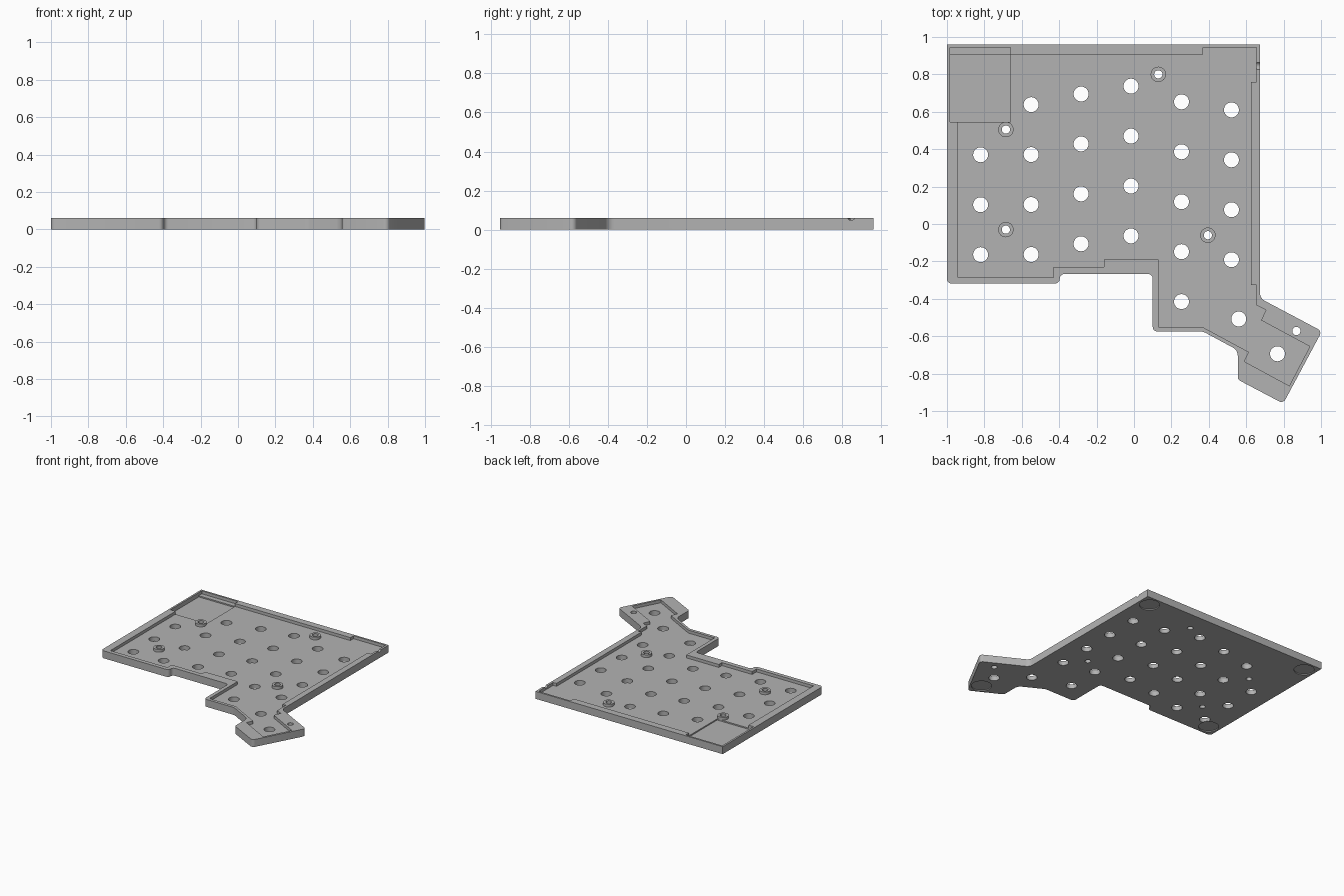
import bpy, bmesh, math
from mathutils import Vector

cube = bpy.data.objects.get("Cube")
if cube:
    bpy.data.objects.remove(cube)

HEIGHT, FLOOR, BAY_FLOOR, BOSS_TOP = 0.06, 0.036, 0.026, 0.058

grey = bpy.data.materials.new("plain grey")
grey.use_nodes = True
colour = (0.45, 0.45, 0.45, 1)
grey.diffuse_color = colour
grey.node_tree.nodes["Principled BSDF"].inputs["Base Color"].default_value = colour


def rounded(corners, steps=5):
    """Replace each (x, y, radius) corner with a fillet arc."""
    pts = []
    for i, (x, y, r) in enumerate(corners):
        p = Vector((x, y))
        if not r:
            pts.append(p)
            continue
        a = (Vector(corners[i - 1][:2]) - p).normalized()
        b = (Vector(corners[(i + 1) % len(corners)][:2]) - p).normalized()
        half = a.angle(b) / 2
        centre = p + (a + b).normalized() * (r / math.sin(half))
        start = p + a * (r / math.tan(half)) - centre
        end = p + b * (r / math.tan(half)) - centre
        sweep = start.angle_signed(end)
        for k in range(steps + 1):
            t = -sweep * k / steps
            c, s = math.cos(t), math.sin(t)
            pts.append(centre + Vector((start.x * c - start.y * s, start.x * s + start.y * c)))
    return pts


def prism(name, outlines, z0, z1):
    """Extrude flat outlines between two heights."""
    bm = bmesh.new()
    for pts in outlines:
        face = bm.faces.new([bm.verts.new((p[0], p[1], z0)) for p in pts])
        out = bmesh.ops.extrude_face_region(bm, geom=[face])
        verts = [v for v in out["geom"] if isinstance(v, bmesh.types.BMVert)]
        bmesh.ops.translate(bm, verts=verts, vec=(0, 0, z1 - z0))
    bmesh.ops.recalc_face_normals(bm, faces=bm.faces)
    mesh = bpy.data.meshes.new(name)
    bm.to_mesh(mesh)
    bm.free()
    mesh.materials.append(grey)
    obj = bpy.data.objects.new(name, mesh)
    bpy.context.collection.objects.link(obj)
    return obj


def circle(centre, r, n=32):
    return [(centre[0] + r * math.cos(math.tau * k / n),
             centre[1] + r * math.sin(math.tau * k / n)) for k in range(n)]


def combine(target, tool, operation="DIFFERENCE"):
    """Apply a boolean and discard the tool."""
    mod = target.modifiers.new("shape", "BOOLEAN")
    mod.operation, mod.solver, mod.object = operation, "EXACT", tool
    bpy.context.view_layer.objects.active = target
    bpy.ops.object.modifier_apply(modifier=mod.name)
    bpy.data.objects.remove(tool)


# Tray body
R = 0.025
tray = prism("case_bottom_tray", [rounded([
    (-1, 0.96, 0), (-1, -0.318, R), (-0.397, -0.318, R), (-0.397, -0.267, R),
    (0.1, -0.267, R), (0.1, -0.575, R), (0.37, -0.575, 0.06), (0.555, -0.675, 0.05),
    (0.555, -0.832, R), (0.798, -0.96, R), (1.005, -0.573, R), (0.673, -0.397, 0.05),
    (0.673, 0.96, 0)])], 0, HEIGHT)

# Stepped recess for the circuit board, including the corner bay
recess = [(-0.94, 0.545), (-0.94, -0.285), (-0.43, -0.285), (-0.43, -0.23),
          (-0.16, -0.23), (-0.16, -0.19), (0.13, -0.19), (0.13, -0.55),
          (0.365, -0.55), (0.615, -0.685), (0.59, -0.735), (0.83, -0.865),
          (0.94, -0.655), (0.68, -0.515), (0.705, -0.46), (0.655, -0.435),
          (0.655, -0.325), (0.625, -0.325), (0.625, 0.76), (0.655, 0.76),
          (0.655, 0.945), (0.37, 0.945), (0.37, 0.905), (-0.66, 0.905),
          (-0.66, 0.945), (-0.985, 0.945), (-0.985, 0.545)]
combine(tray, prism("board_recess", [recess], FLOOR, 0.1))
bay = [(-0.985, 0.545), (-0.66, 0.545), (-0.66, 0.905), (-0.985, 0.905)]
combine(tray, prism("corner_bay", [bay], BAY_FLOOR, 0.1))

# Screw bosses
bosses = [(-0.685, 0.505), (0.13, 0.8), (-0.685, -0.03), (0.395, -0.06)]
combine(tray, prism("screw_bosses", [circle(p, 0.041) for p in bosses],
                    FLOOR - 0.01, BOSS_TOP), "UNION")

# Key holes in staggered columns: x, top y, count
PITCH = 0.267
columns = [(-0.82, 0.37, 3), (-0.55, 0.638, 4), (-0.283, 0.695, 4),
           (-0.016, 0.737, 4), (0.254, 0.653, 5), (0.521, 0.61, 4)]
keys = [(x, top - PITCH * k) for x, top, n in columns for k in range(n)]
keys += [(0.56, -0.508), (0.767, -0.694)]
holes = [circle(p, 0.04) for p in keys]
holes += [circle(p, 0.022) for p in bosses + [(0.868, -0.572)]]
combine(tray, prism("through_holes", holes, -0.05, 0.1))

# Round recesses for feet on the underside
feet = [(0.58, 0.87), (-0.91, 0.87), (-0.91, -0.228), (0.762, -0.845)]
combine(tray, prism("foot_recesses", [circle(p, 0.075, 40) for p in feet], -0.05, 0.008))

# Small scooped notch in the right rim
notch = prism("rim_notch", [circle((0, 0), 0.022, 24)], -0.02, 0.02)
notch.matrix_world = notch.matrix_world.Rotation(math.pi / 2, 4, "Y")
notch.location = (0.668, 0.845, HEIGHT + 0.01)
bpy.context.view_layer.update()
combine(tray, notch)

bpy.ops.object.select_all(action="DESELECT")
tray.select_set(True)
bpy.context.view_layer.objects.active = tray
bpy.ops.object.shade_smooth_by_angle(angle=math.radians(30))
